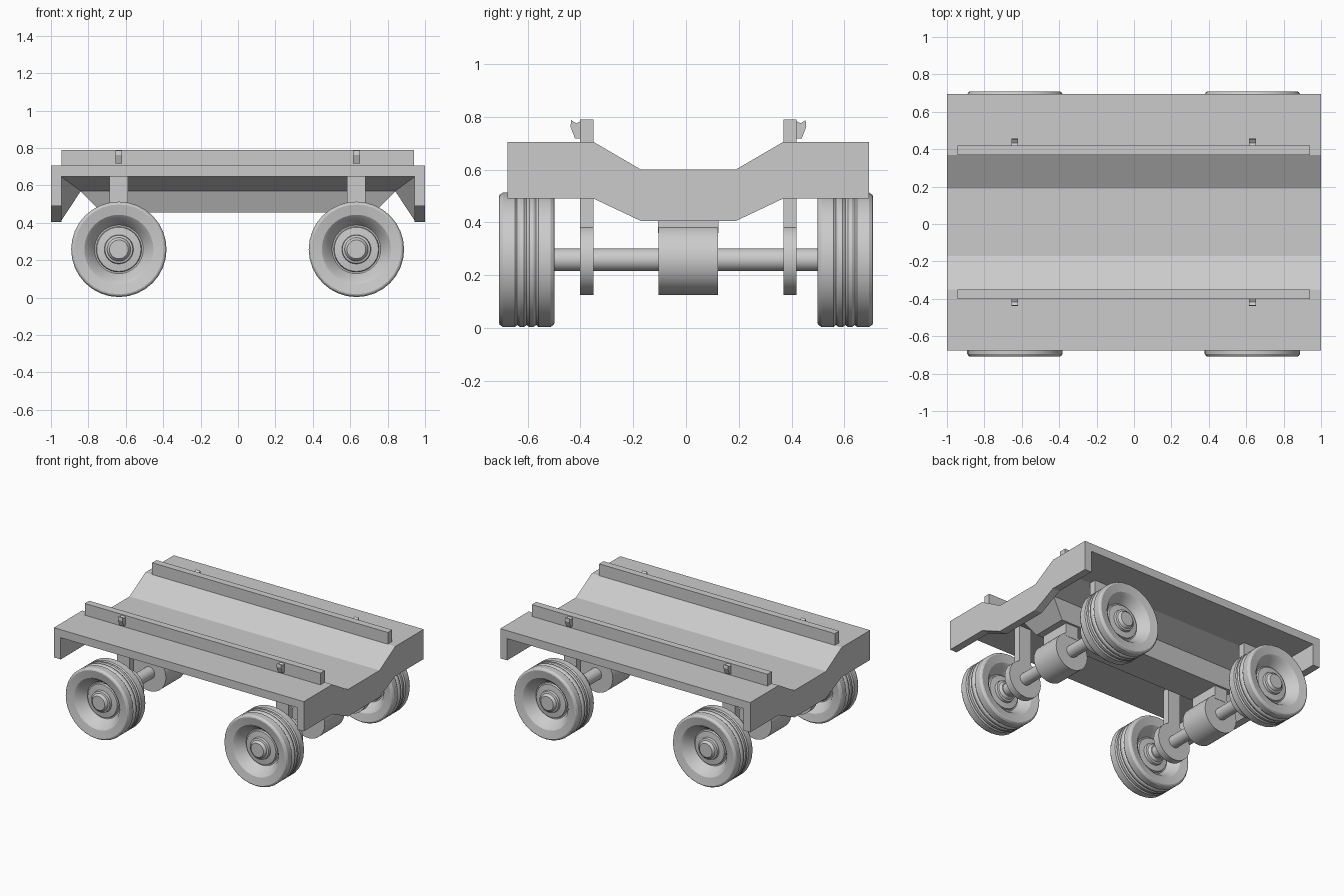
import bpy, bmesh
from math import tau, cos, sin, radians

if "Cube" in bpy.data.objects:
    bpy.data.objects.remove(bpy.data.objects["Cube"])

YC = 0.009            # centreline of the body
AXLE_Z = 0.258
AXLES = (-0.637, 0.633)


def make(name, bm, smooth=False):
    bmesh.ops.recalc_face_normals(bm, faces=bm.faces)
    me = bpy.data.meshes.new(name)
    bm.to_mesh(me)
    bm.free()
    ob = bpy.data.objects.new(name, me)
    bpy.context.collection.objects.link(ob)
    if smooth:
        bpy.ops.object.select_all(action='DESELECT')
        ob.select_set(True)
        bpy.context.view_layer.objects.active = ob
        bpy.ops.object.shade_smooth_by_angle(angle=radians(30))
    return ob


def prism(name, pts, x0, x1):
    """Extrude a (y, z) profile along x."""
    bm = bmesh.new()
    f = bm.faces.new([bm.verts.new((x0, y, z)) for y, z in pts])
    r = bmesh.ops.extrude_face_region(bm, geom=[f])
    vs = [v for v in r['geom'] if isinstance(v, bmesh.types.BMVert)]
    bmesh.ops.translate(bm, verts=vs, vec=(x1 - x0, 0, 0))
    return make(name, bm)


def box(name, x0, x1, y0, y1, z0, z1):
    return prism(name, [(y0, z0), (y1, z0), (y1, z1), (y0, z1)], x0, x1)


def hull(name, groups):
    """Join the convex hulls of several small point groups."""
    bm = bmesh.new()
    for pts in groups:
        vs = [bm.verts.new(p) for p in pts]
        bmesh.ops.convex_hull(bm, input=vs)
    bmesh.ops.dissolve_limit(bm, angle_limit=0.01, verts=bm.verts, edges=bm.edges)
    return make(name, bm)


def lathe(name, prof, x, y, side=1, n=32):
    """Spin a (radius, y) profile around the axle line."""
    bm = bmesh.new()
    rings = []
    for r, o in prof:
        if r == 0:
            rings.append([bm.verts.new((x, y + side * o, AXLE_Z))])
        else:
            rings.append([bm.verts.new((x + r * sin(tau * i / n), y + side * o,
                                        AXLE_Z + r * cos(tau * i / n))) for i in range(n)])
    for a, b in zip(rings, rings[1:]):
        for i in range(n):
            j = (i + 1) % n
            q = [a[i % len(a)], a[j % len(a)], b[j % len(b)], b[i % len(b)]]
            bm.faces.new(list(dict.fromkeys(q)))
    return make(name, bm, True)


def both(half):
    """Complete a right-half profile with its mirror image."""
    return [(-y + YC, z) for y, z in half] + [(y + YC, z) for y, z in reversed(half)]


# Deck with shallow channel
top = [(0.685, 0.705), (0.36, 0.705), (0.18, 0.60)]
prism("deck", both(top) + both([(0.685, 0.647), (0.36, 0.647), (0.18, 0.57)])[::-1], -0.95, 0.95)

# End plates and the sloping gussets behind them
low = [(0.685, 0.49), (0.36, 0.49), (0.18, 0.405)]
for s, tag in ((-1, "left"), (1, "right")):
    prism(f"end_plate_{tag}", both(top) + both(low)[::-1], s * 0.945, s * 1.0)
    xi, xo = s * 0.84, s * 0.946
    groups = [[(x, YC + d * 0.18, z) for d in (-1, 1)
               for x, z in ((xo, 0.41), (xi, 0.57), (xo, 0.575))]]
    for d in (-1, 1):
        groups.append([(xo, YC + d * 0.36, 0.647), (xo, YC + d * 0.18, 0.41),
                       (xi, YC + d * 0.18, 0.57), (xo, YC + d * 0.18, 0.575)])
    hull(f"gusset_{tag}", groups)

# Tapered spine under the channel
hull("spine", [[(a * x, YC + b * y, z) for x, y, z in ((0.845, 0.18, 0.572), (0.73, 0.13, 0.455))
                for a in (-1, 1) for b in (-1, 1)]])

# Side rails and their cleats
cleat = [(0.02, 0.785), (0.04, 0.775), (0.059, 0.787), (0.062, 0.763), (0.045, 0.718), (0.02, 0.718)]
for s, tag in ((-1, "front"), (1, "back")):
    ry = YC + s * 0.385
    box(f"rail_{tag}", -0.945, 0.94, ry - 0.025, ry + 0.025, 0.70, 0.79)
    for x in AXLES:
        prism(f"cleat_{tag}", [(ry + s * y, z) for y, z in cleat], x - 0.018, x + 0.018)

# Wheel profile: hub cap, disc, dished rim, sidewall, ribbed tread
half = [(0, 0.08), (0.05, 0.08), (0.06, 0.07), (0.063, 0.062), (0.075, 0.058), (0.078, 0.04),
        (0.118, 0.036), (0.122, 0.022), (0.13, 0.022), (0.165, 0.078), (0.185, 0.095),
        (0.24, 0.105), (0.247, 0.102), (0.255, 0.09), (0.255, 0.045), (0.248, 0.036),
        (0.255, 0.025), (0.255, 0.01)]
wheel = half + [(0.248, 0)] + [(r, -o) for r, o in reversed(half)]


def cyl(name, r, x, y0, y1):
    return lathe(name, [(0, y0), (r, y0), (r, y1), (0, y1)], x, 0)


# Running gear
for x in AXLES:
    cyl("axle", 0.043, x, -0.58, 0.58)
    cyl("axle_housing", 0.133, x, YC - 0.113, YC + 0.113)
    box("housing_mount", x - 0.05, x + 0.05, YC - 0.115, YC + 0.115, 0.36, 0.46)
    for s, tag in ((-1, "front"), (1, "back")):
        ry = YC + s * 0.385
        box(f"strut_{tag}", x - 0.05, x + 0.05, ry - 0.025, ry + 0.025, 0.30, 0.66)
        cyl(f"bearing_{tag}", 0.133, x, ry - 0.025, ry + 0.025)
        lathe(f"wheel_{tag}", wheel, x, s * 0.604, s)
